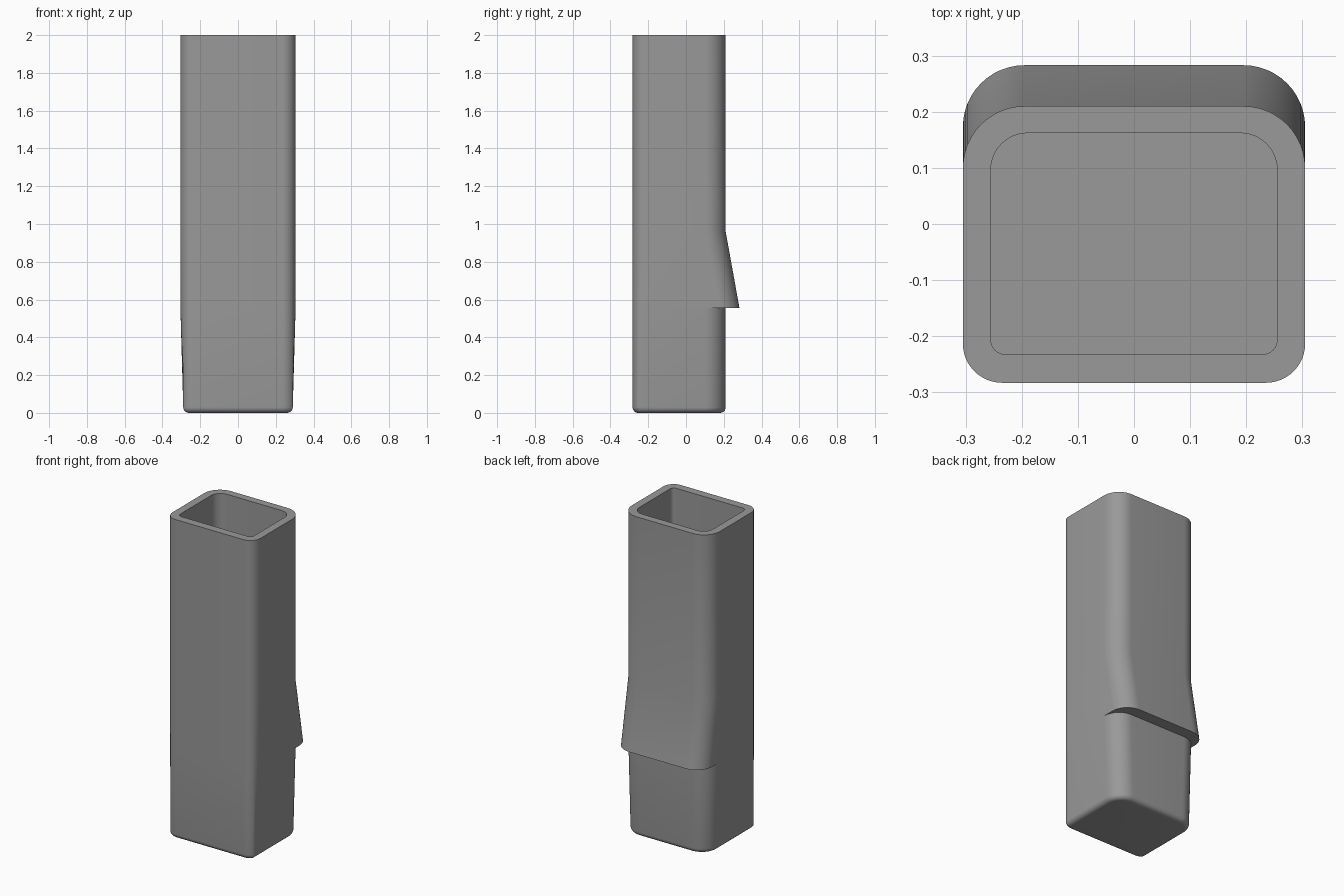
import bpy, bmesh, math

if "Cube" in bpy.data.objects:
    bpy.data.objects.remove(bpy.data.objects["Cube"])

HALF_W, FRONT, BACK = 0.305, -0.283, 0.21
R_FRONT, R_BACK = 0.07, 0.11
LEDGE_Z, FILLET, STEPS = 0.555, 0.03, 12


def arc(cx, cy, r, a0):
    pts = []
    for i in range(STEPS + 1):
        a = math.radians(a0 + 90 * i / STEPS)
        pts.append((cx + r * math.cos(a), cy + r * math.sin(a)))
    return pts


def section(z, w, front, back, rf, rb, limit=None):
    """Rounded rectangle at height z; limit trims the front corners flat."""
    limit = w if limit is None else limit
    half = arc(w - rf, front + rf, rf, -90)             # front corner
    half = [(min(x, limit), y) for x, y in half]
    half += arc(limit - rb, back - rb, rb, 0)           # back corner
    half += [(-x, y) for x, y in reversed(half)]
    return [(x, y, z) for x, y in half]


def lower(z, inset=0.0):
    """Section of the tapered foot."""
    taper = 0.015 * min(1, (LEDGE_Z - z) / 0.5)
    return section(z, HALF_W - inset, FRONT + inset, BACK - inset,
                   R_FRONT - inset, R_BACK - inset, HALF_W - taper - inset)


def upper(z, bulge=0.0):
    return section(z, HALF_W, FRONT, BACK + bulge, R_FRONT, R_BACK)


def cavity(z):
    return section(z, 0.255, -0.232, 0.162, 0.025, 0.065)


# Rounded bottom edge
sections = []
for i in range(7):
    a = math.pi / 2 * i / 6
    sections.append(lower(FILLET * (1 - math.cos(a)), FILLET * (1 - math.sin(a))))
# Tapered foot, rear ledge, sloped rear hook, straight tube, then the hollow
sections += [lower(LEDGE_Z), upper(LEDGE_Z, 0.073), upper(0.96), upper(2.0),
             cavity(2.0), cavity(0.05)]

bm = bmesh.new()
rings = [[bm.verts.new(p) for p in s] for s in sections]
for a, b in zip(rings, rings[1:]):
    n = len(a)
    for i in range(n):
        j = (i + 1) % n
        bm.faces.new((a[i], a[j], b[j], b[i]))
bm.faces.new(list(reversed(rings[0])))      # underside
bm.faces.new(rings[-1])                     # cavity floor
bmesh.ops.remove_doubles(bm, verts=bm.verts[:], dist=1e-5)
bmesh.ops.recalc_face_normals(bm, faces=bm.faces[:])

mesh = bpy.data.meshes.new("hollow_holder")
bm.to_mesh(mesh)
bm.free()
holder = bpy.data.objects.new("hollow_holder", mesh)
bpy.context.collection.objects.link(holder)

grey = bpy.data.materials.new("plain grey")
grey.diffuse_color = (0.32, 0.32, 0.32, 1)
grey.use_nodes = True
grey.node_tree.nodes["Principled BSDF"].inputs["Base Color"].default_value = grey.diffuse_color
mesh.materials.append(grey)

bpy.context.view_layer.objects.active = holder
holder.select_set(True)
bpy.ops.object.shade_smooth_by_angle(angle=math.radians(30))
